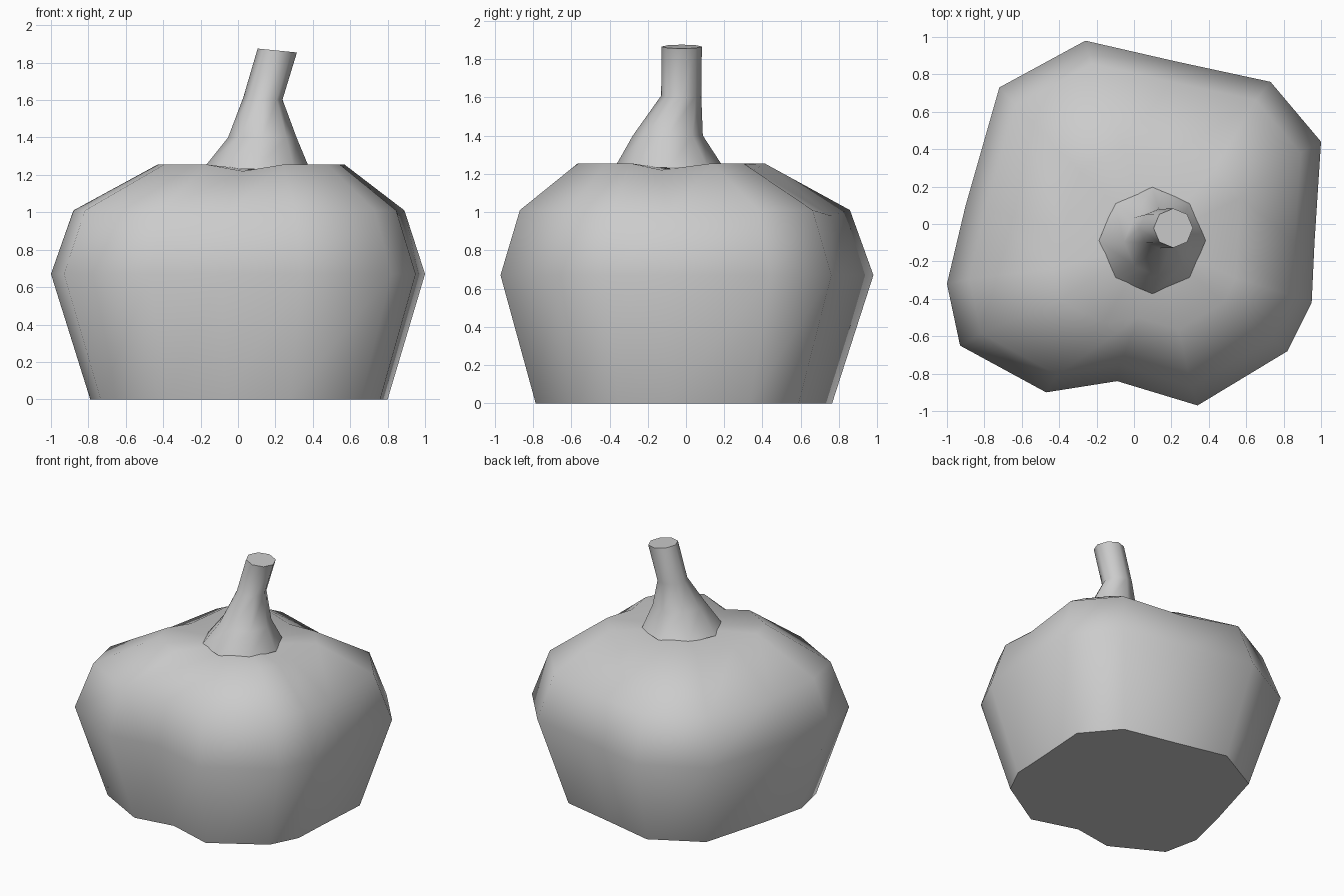
import bpy, math

if "Cube" in bpy.data.objects:
    bpy.data.objects.remove(bpy.data.objects["Cube"])

def loft(name, rings, tip=None):
    """Skin a stack of equal-length rings; the last ring closes to a tip or a flat cap."""
    n = len(rings[0])
    verts = [p for r in rings for p in r]
    faces = [list(range(n))[::-1]]
    for k in range(len(rings) - 1):
        a, b = k * n, (k + 1) * n
        for i in range(n):
            j = (i + 1) % n
            faces.append([a + i, a + j, b + j, b + i])
    last = (len(rings) - 1) * n
    if tip:
        verts.append(tip)
        faces += [[last + i, last + (i + 1) % n, len(verts) - 1] for i in range(n)]
    else:
        faces.append([last + i for i in range(n)])
    mesh = bpy.data.meshes.new(name)
    mesh.from_pydata(verts, [], faces)
    ob = bpy.data.objects.new(name, mesh)
    bpy.context.collection.objects.link(ob)
    bpy.ops.object.select_all(action='DESELECT')
    ob.select_set(True)
    bpy.context.view_layer.objects.active = ob
    bpy.ops.object.shade_smooth_by_angle(angle=math.radians(55))
    return ob

# Gourd body: lobed outline (third value 1 = groove between lobes)
outline = [(1.0, .44, 0), (.73, .76, 0), (.22, .87, 1), (-.26, .98, 0),
           (-.72, .73, 0), (-.9, .1, 1), (-1.0, -.32, 0), (-.93, -.65, 0),
           (-.47, -.90, 0), (-.09, -.84, 1), (.34, -.97, 0), (.82, -.68, 0),
           (.95, -.42, 0), (.965, -.1, 1)]

# height, scale, centre x, centre y, groove drop
levels = [(0, .795, .005, -.015, 0), (.67, 1, 0, 0, 0),
          (1.01, .885, .005, -.01, .03), (1.255, .5, .07, -.08, .035)]
body = loft("gourd_body",
            [[(cx + x * s, cy + y * s, z - g * drop) for x, y, g in outline]
             for z, s, cx, cy, drop in levels],
            tip=(.1, -.085, 1.225))

# Stem: eight-sided, flared base, leaning to the right
def octagon(cx, cy, z, r, tilt):
    ring = []
    for i in range(8):
        a = i * math.pi / 4
        ring.append((cx + r * math.cos(a), cy + r * math.sin(a),
                     z + tilt * r * math.cos(a)))
    return ring

stem = loft("stem", [octagon(*s) for s in [(.098, -.088, 1.232, .285, 0),
                                           (.13, -.095, 1.40, .183, 0),
                                           (.133, -.025, 1.608, .105, -.05),
                                           (.21, -.022, 1.865, .105, -.1)]])
